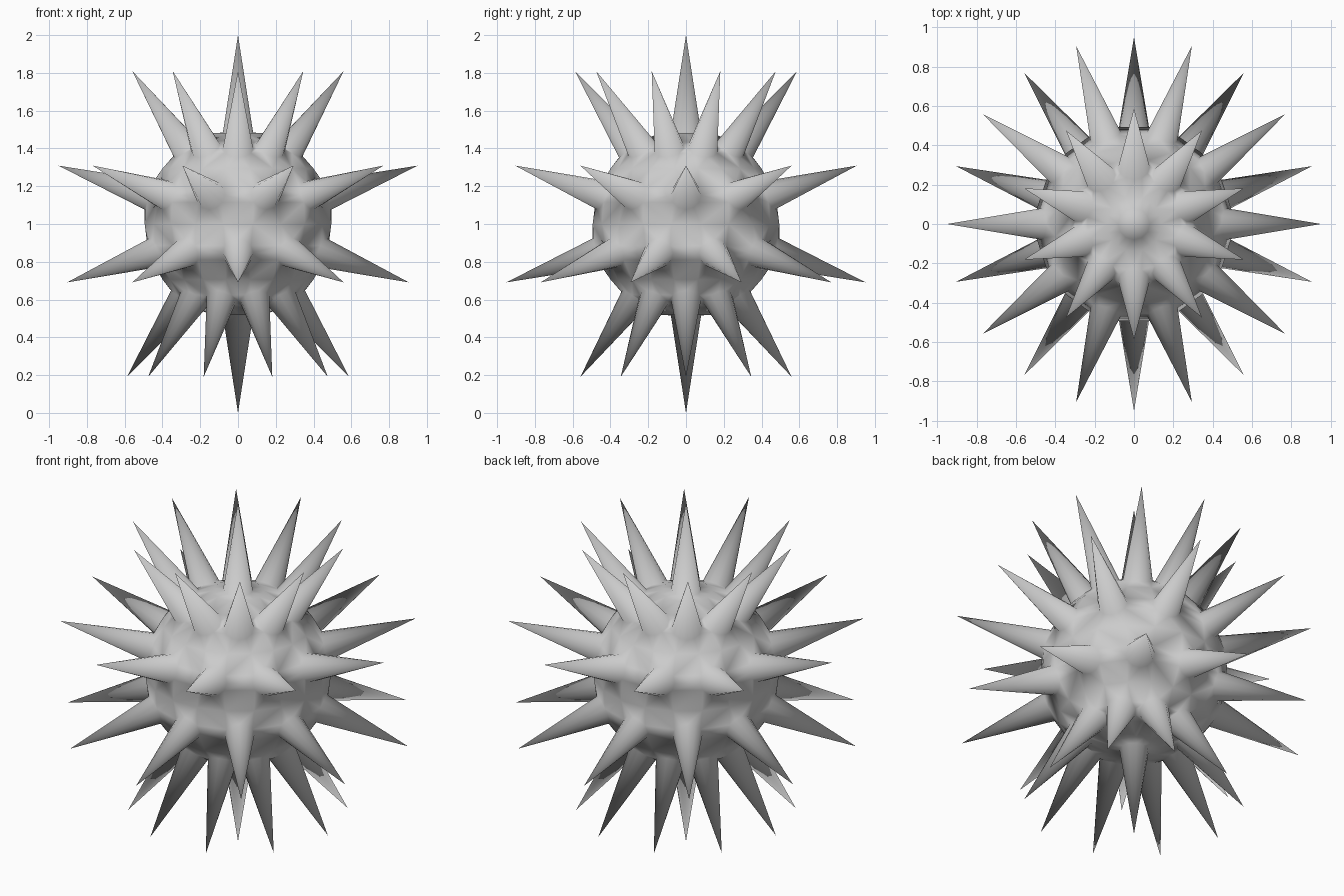
import bpy, bmesh
from math import sin, cos, pi, radians, sqrt
from mathutils import Vector

if "Cube" in bpy.data.objects:
    bpy.data.objects.remove(bpy.data.objects["Cube"])

R = 0.5          # body radius
BASE = 0.08      # spike base radius
SIDES = 12       # sides of each spike
CENTRE = Vector((0, 0, 1))


def direction(lat, lon):
    lat, lon = radians(lat), radians(lon)
    return Vector((cos(lat) * cos(lon), cos(lat) * sin(lon), sin(lat)))


# Spike directions: two poles and four staggered rings of ten
dirs = [Vector((0, 0, 1)), Vector((0, 0, -1))]
for lat, start in ((54, 18), (18, 0), (-18, 18), (-54, 0)):
    dirs += [direction(lat, start + 36 * k) for k in range(10)]

bm = bmesh.new()

# Base ring of every spike, lying on the body
rings = []
for d in dirs:
    pole = abs(d.z) > 0.99
    side = Vector((1, 0, 0)) if pole else Vector((0, 0, 1)).cross(d).normalized()
    up = d.cross(side)
    dist = 0.484 if pole else sqrt(R * R - BASE * BASE)
    rings.append([bm.verts.new(CENTRE + d * dist + BASE *
                  (side * cos(2 * pi * i / SIDES) + up * sin(2 * pi * i / SIDES)))
                  for i in range(SIDES)])

# Fill points between the spikes: equator, middle bands, pole caps
for lat, count, start in ((0, 20, 9), (36, 20, 9), (-36, 20, 9), (74, 20, 0), (-74, 20, 0)):
    for k in range(count):
        bm.verts.new(CENTRE + R * direction(lat, start + 360 * k / count))

# Skin the body, then open it under each spike
bmesh.ops.convex_hull(bm, input=bm.verts[:])
owner = {v: n for n, ring in enumerate(rings) for v in ring}
caps = [f for f in bm.faces
        if all(v in owner for v in f.verts) and len({owner[v] for v in f.verts}) == 1]
bmesh.ops.delete(bm, geom=caps, context='FACES')

# Spikes rise from the openings to a unit sphere
for d, ring in zip(dirs, rings):
    tip = bm.verts.new(CENTRE + d)
    for i in range(SIDES):
        bm.faces.new((ring[i], ring[(i + 1) % SIDES], tip))

bmesh.ops.delete(bm, geom=[v for v in bm.verts if not v.link_faces], context='VERTS')
bmesh.ops.recalc_face_normals(bm, faces=bm.faces[:])
for f in bm.faces:
    f.smooth = True

mesh = bpy.data.meshes.new("spiked_ball")
bm.to_mesh(mesh)
bm.free()
bpy.context.collection.objects.link(bpy.data.objects.new("spiked_ball", mesh))
